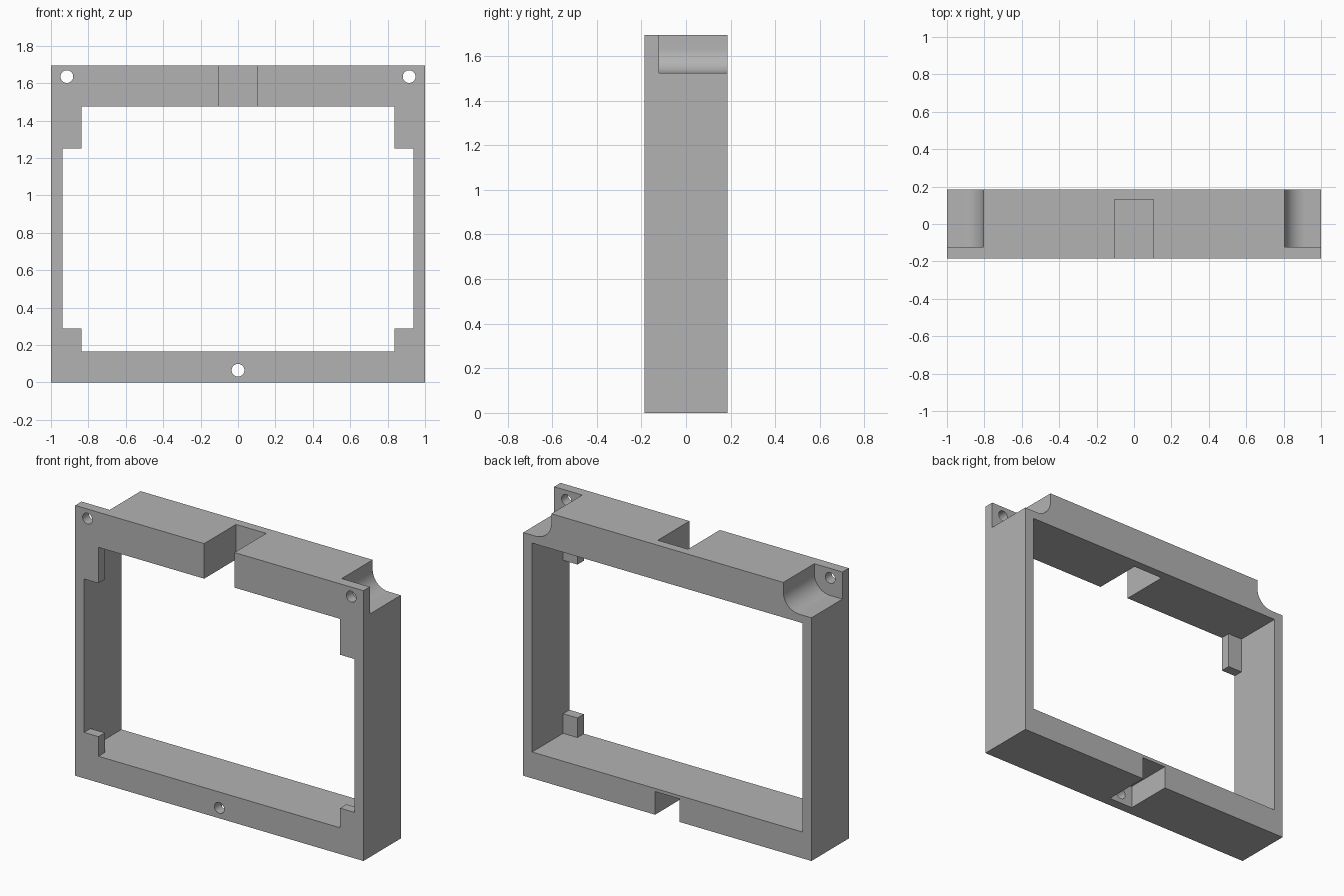
import bpy, bmesh, math

cube = bpy.data.objects.get("Cube")
if cube:
    bpy.data.objects.remove(cube, do_unlink=True)

HEIGHT, HALF_DEPTH = 1.695, 0.185
PLATE_BACK = -0.122               # rear of the thin front skin
OPEN_X, OPEN_BOTTOM, OPEN_TOP = 0.938, 0.165, 1.475
TAB_X, TAB_LOW, TAB_HIGH = 0.838, 0.288, 1.25
HOLE_R = 0.034
FAR = 0.3                         # cutters overshoot to here

grey = bpy.data.materials.new("plain_grey")
grey.use_nodes = True
colour = (0.45, 0.45, 0.45, 1)
grey.diffuse_color = colour
grey.node_tree.nodes["Principled BSDF"].inputs["Base Color"].default_value = colour


def prism(name, outline, y0, y1):
    """Extrude an x-z outline from y0 to y1."""
    bm = bmesh.new()
    face = bm.faces.new([bm.verts.new((x, y0, z)) for x, z in outline])
    new = bmesh.ops.extrude_face_region(bm, geom=[face])["geom"]
    bmesh.ops.translate(bm, vec=(0, y1 - y0, 0),
                        verts=[v for v in new if isinstance(v, bmesh.types.BMVert)])
    bmesh.ops.recalc_face_normals(bm, faces=bm.faces)
    mesh = bpy.data.meshes.new(name)
    bm.to_mesh(mesh)
    bm.free()
    mesh.materials.append(grey)
    obj = bpy.data.objects.new(name, mesh)
    bpy.context.collection.objects.link(obj)
    return obj


def rect(x0, x1, z0, z1):
    return [(x0, z0), (x1, z0), (x1, z1), (x0, z1)]


def arc(cx, cz, r, start, end, steps):
    angles = [math.radians(start + (end - start) * i / steps) for i in range(steps + 1)]
    return [(cx + r * math.cos(a), cz + r * math.sin(a)) for a in angles]


def select_only(obj):
    bpy.ops.object.select_all(action='DESELECT')
    obj.select_set(True)
    bpy.context.view_layer.objects.active = obj


def cut(body, outline, y0, y1):
    cutter = prism("cutter", outline, y0, y1)
    cutter.hide_render = True
    mod = body.modifiers.new("cut", 'BOOLEAN')
    mod.operation, mod.solver, mod.object = 'DIFFERENCE', 'EXACT', cutter
    select_only(body)
    bpy.ops.object.modifier_apply(modifier=mod.name)
    bpy.data.objects.remove(cutter, do_unlink=True)


def hole(body, x, z):
    cut(body, arc(x, z, HOLE_R, 0, 360, 32)[:-1], -FAR, FAR)


# Outer block
frame = prism("frame", rect(-1, 1, 0, HEIGHT), -HALF_DEPTH, HALF_DEPTH)

# Opening: full rectangle behind, corner tabs left standing at the front
cut(frame, rect(-OPEN_X, OPEN_X, OPEN_BOTTOM, OPEN_TOP), PLATE_BACK, FAR)
half = [(TAB_X, OPEN_BOTTOM), (TAB_X, TAB_LOW), (OPEN_X, TAB_LOW),
        (OPEN_X, TAB_HIGH), (TAB_X, TAB_HIGH), (TAB_X, OPEN_TOP)]
cut(frame, half + [(-x, z) for x, z in reversed(half)], -FAR, PLATE_BACK + 0.02)

# Notch through the top bar, leaving a thin rear wall
cut(frame, rect(-0.105, 0.105, OPEN_TOP - 0.1, HEIGHT + 0.1), -FAR, 0.13)

# Rounded screw recesses in the top corners, open to the back
for side in (-1, 1):
    recess = arc(0.915, 1.635, 0.11, 180, 270, 16)
    recess += [(1.1, 1.525), (1.1, HEIGHT + 0.1), (0.805, HEIGHT + 0.1)]
    cut(frame, [(side * x, z) for x, z in recess], PLATE_BACK, FAR)
    hole(frame, side * 0.915, 1.635)

# Square screw recess under the bottom bar, open to the back
cut(frame, rect(-0.085, 0.085, -0.1, 0.145), PLATE_BACK, FAR)
hole(frame, 0, 0.065)

select_only(frame)
bpy.ops.object.shade_smooth_by_angle(angle=math.radians(30))
